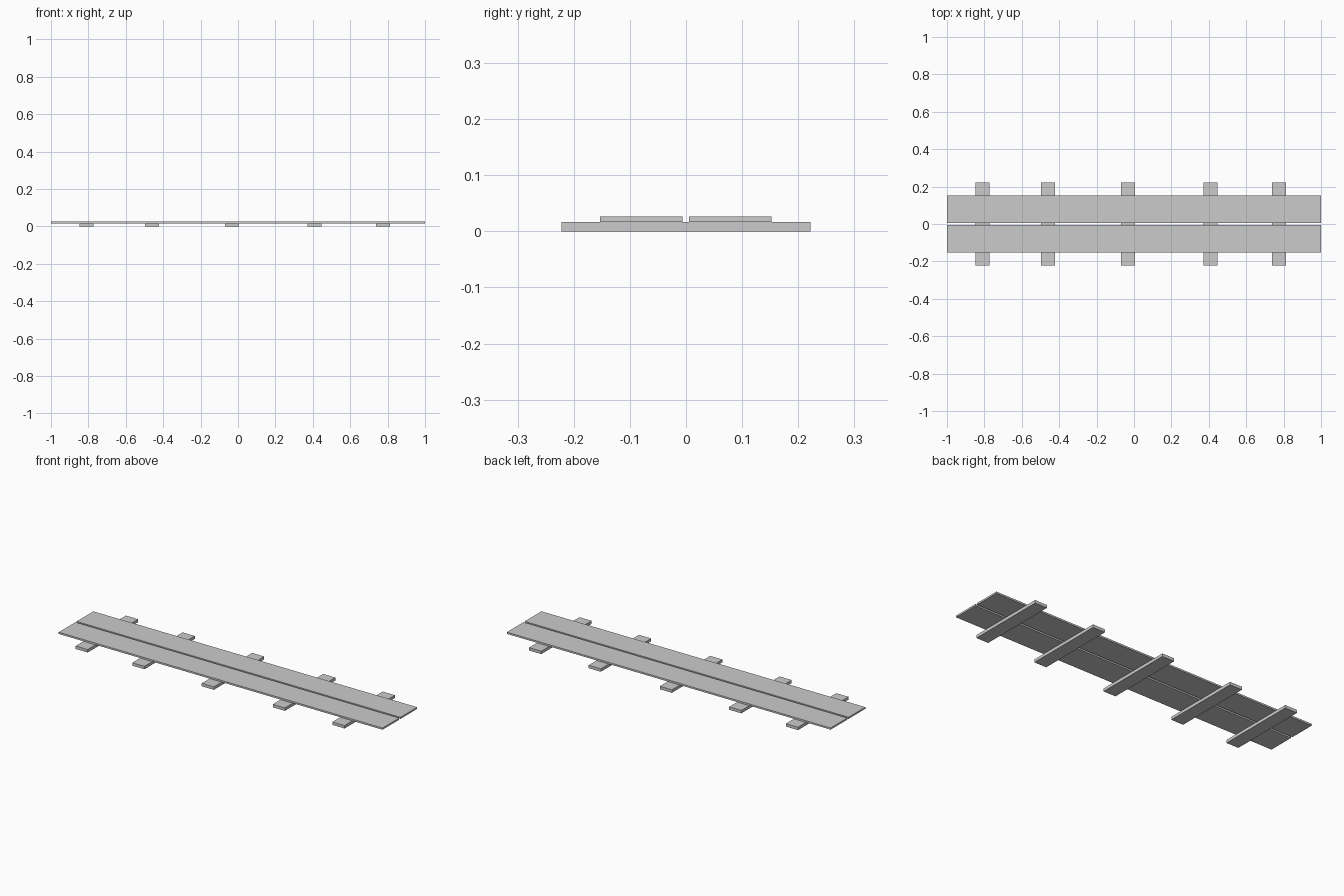
import bpy

if "Cube" in bpy.data.objects:
    bpy.data.objects.remove(bpy.data.objects["Cube"])


def box(name, x, y, z):
    """Add a box spanning the given (min, max) ranges."""
    spans = (x, y, z)
    bpy.ops.mesh.primitive_cube_add(size=1, location=[(a + b) / 2 for a, b in spans])
    ob = bpy.context.object
    ob.name = name
    ob.scale = [b - a for a, b in spans]
    bpy.ops.object.transform_apply(location=False, rotation=False, scale=True)
    return ob


BEAM_TOP = 0.0165
PLANK_TOP = 0.026

# Cross beams, unevenly spaced underneath the planks
for i, cx in enumerate((-0.81, -0.46, -0.031, 0.408, 0.776)):
    box(f"cross_beam_{i + 1}", (cx - 0.0375, cx + 0.0375), (-0.222, 0.222), (0, BEAM_TOP))

# Two long planks with a narrow gap between them
box("front_plank", (-1, 1), (-0.153, -0.006), (BEAM_TOP, PLANK_TOP))
box("back_plank", (-1, 1), (0.005, 0.152), (BEAM_TOP, PLANK_TOP))
